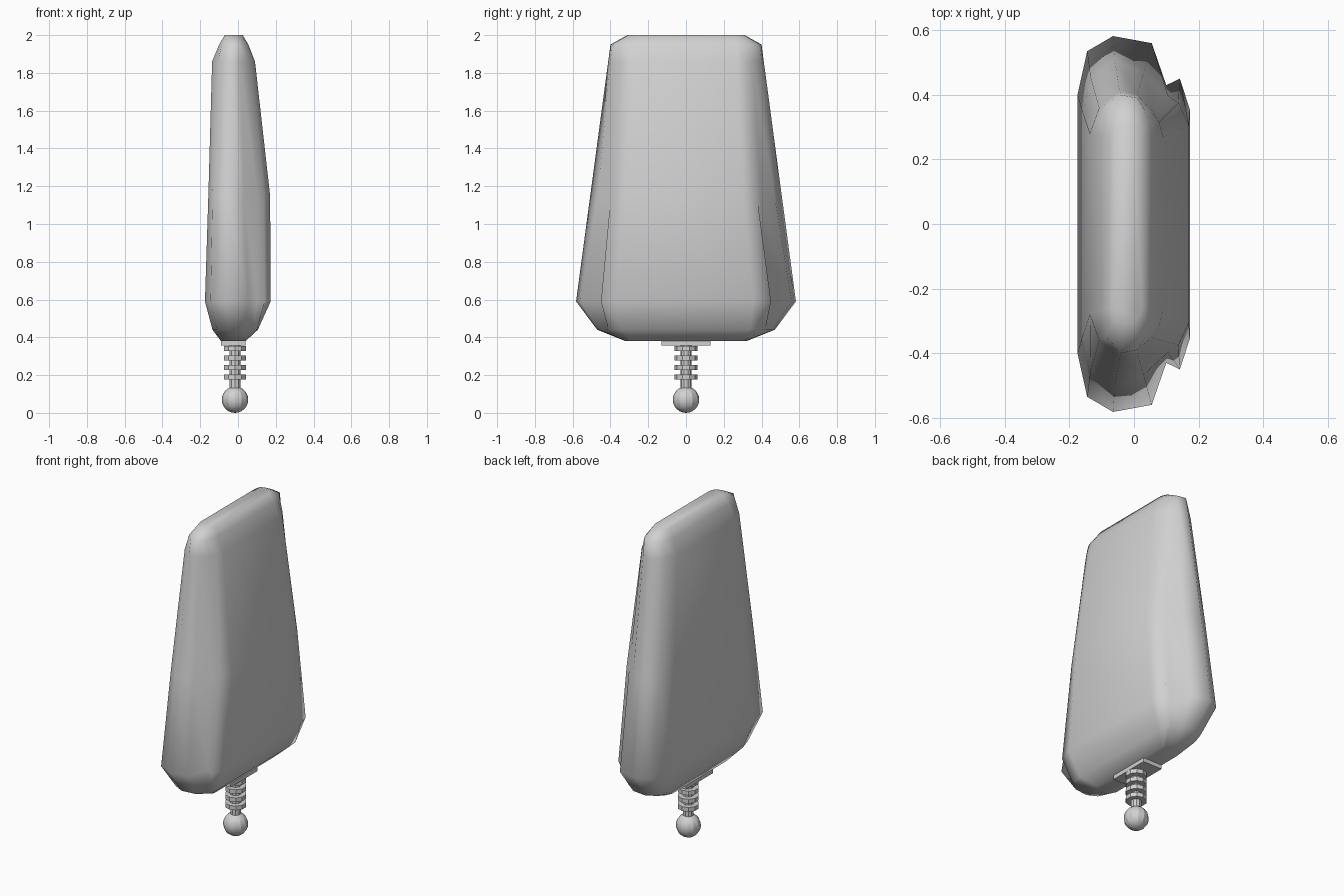
import bpy, bmesh, math

if "Cube" in bpy.data.objects:
    bpy.data.objects.remove(bpy.data.objects["Cube"])

grey = bpy.data.materials.new("plain grey")
grey.diffuse_color = (0.64, 0.64, 0.64, 1)
grey.use_nodes = True
grey.node_tree.nodes["Principled BSDF"].inputs["Base Color"].default_value = grey.diffuse_color
CX = -0.016  # axis of the stem


def finish(ob, name, angle=None):
    ob.name = name
    ob.data.materials.clear()
    ob.data.materials.append(grey)
    if angle:
        bpy.ops.object.select_all(action='DESELECT')
        ob.select_set(True)
        bpy.context.view_layer.objects.active = ob
        bpy.ops.object.shade_smooth_by_angle(angle=math.radians(angle))


def disc(name, r, z0, z1):
    bpy.ops.mesh.primitive_cylinder_add(vertices=10, radius=r, depth=z1 - z0,
                                        location=(CX, 0, (z0 + z1) / 2))
    finish(bpy.context.object, name)


# Body: half cross-sections (x, y) from the +x face round to the -x face, per height
sections = {
    2.00: [(.025, .26), (.018, .28), (.010, .295), (-.005, .305), (-.03, .31), (-.06, .30), (-.07, .26)],
    1.95: [(.055, .27), (.048, .315), (.035, .35), (.01, .39), (-.04, .40), (-.085, .35), (-.10, .27)],
    1.86: [(.09, .27), (.078, .315), (.054, .352), (.01, .40), (-.045, .412), (-.108, .36), (-.137, .28)],
    1.15: [(.17, .305), (.138, .375), (.105, .398), (.03, .468), (-.06, .507), (-.135, .455), (-.157, .34)],
    0.59: [(.173, .355), (.142, .45), (.10, .43), (.055, .56), (-.065, .582), (-.145, .535), (-.175, .40)],
    0.44: [(.105, .34), (.10, .41), (.085, .42), (.035, .46), (-.05, .47), (-.11, .44), (-.135, .36)],
    0.38: [(.04, .28), (.035, .30), (.03, .30), (.01, .315), (-.03, .32), (-.07, .30), (-.09, .26)],
}
bm = bmesh.new()
rings = []
for z, half in sections.items():
    loop = half + [(x, -y) for x, y in reversed(half)]
    rings.append([bm.verts.new((x, y, z)) for x, y in loop])
n = len(rings[0])
for a, b in zip(rings, rings[1:]):
    for i in range(n):
        j = (i + 1) % n
        bm.faces.new((a[i], a[j], b[j], b[i]))
bm.faces.new(rings[0])
bm.faces.new(rings[-1])
bmesh.ops.recalc_face_normals(bm, faces=bm.faces)
mesh = bpy.data.meshes.new("body")
bm.to_mesh(mesh)
bm.free()
body = bpy.data.objects.new("body", mesh)
bpy.context.collection.objects.link(body)
finish(body, "body", 85)

# Mounting plate under the body
bpy.ops.mesh.primitive_cube_add(size=1, location=(-.025, 0, .373))
plate = bpy.context.object
plate.scale = (.13, .26, .035)
finish(plate, "mounting_plate")

# Stem with four collars
disc("stem", .03, .12, .37)
for k in range(4):
    disc("collar_%d" % (k + 1), .06, .178 + .05 * k, .204 + .05 * k)

# Ball foot
bpy.ops.mesh.primitive_uv_sphere_add(segments=12, ring_count=12, radius=.07,
                                     location=(CX, 0, .07))
finish(bpy.context.object, "ball_foot", 20)
